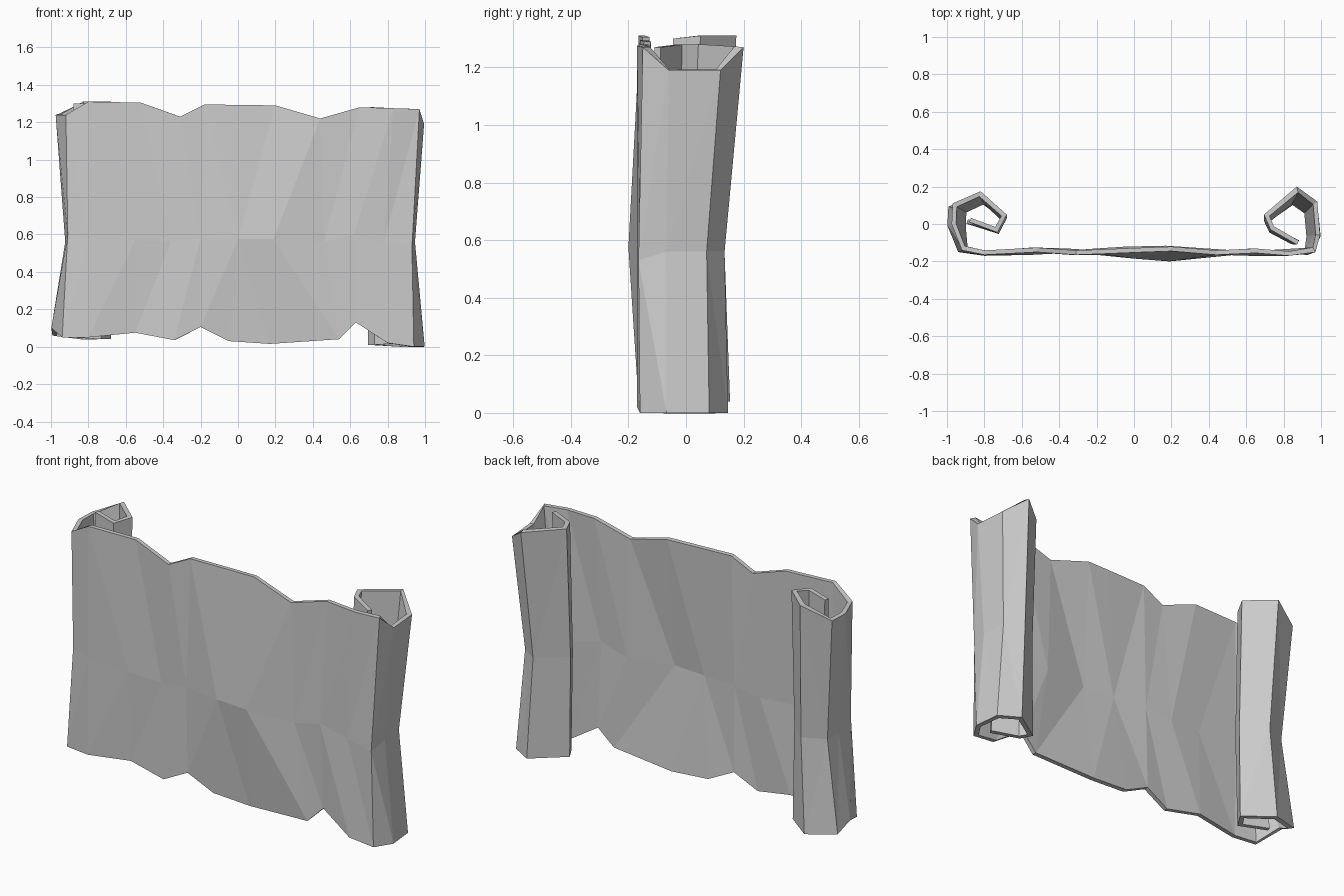
import bpy
import bmesh
from mathutils import Vector

cube = bpy.data.objects.get("Cube")
if cube:
    bpy.data.objects.remove(cube, do_unlink=True)

paper = bpy.data.materials.new("plain_grey_paper")
paper.use_nodes = True
paper.diffuse_color = (0.6, 0.6, 0.6, 1)
paper.node_tree.nodes["Principled BSDF"].inputs["Base Color"].default_value = paper.diffuse_color


def roll(points, hinge_x, waist, foot):
    """Columns (top, middle, bottom) of a curl, narrowed towards the hinge."""
    columns = []
    for x, y, high, low in points:
        def at(scale, z):
            return Vector((hinge_x + (x - hinge_x) * scale[0], (y + 0.1) * scale[1] - 0.1, z))
        columns.append((at((1, 1), high), at(waist, 0.56), at(foot, low)))
    return columns


# Curled ends: x, y, top height, bottom height
left_roll = roll([
    (-0.88, 0.01, 1.3, 0.05), (-0.73, -0.045, 1.3, 0.04), (-0.68, 0.05, 1.31, 0.04),
    (-0.82, 0.175, 1.31, 0.04), (-0.97, 0.11, 1.24, 0.06), (-0.975, 0, 1.24, 0.1),
], -0.69, (0.82, 0.85), (1.08, 0.92))

right_roll = roll([
    (0.995, -0.06, 1.19, 0), (0.98, 0.12, 1.19, 0), (0.87, 0.2, 1.27, 0),
    (0.695, 0.05, 1.28, 0.01), (0.73, -0.03, 1.28, 0.01), (0.87, -0.11, 1.27, 0.02),
], 0.69, (0.84, 0.78), (1.01, 0.82))

# Wavy flat sheet between the curls, one row per edge
top = [(-0.92, -0.14, 1.24), (-0.8, -0.165, 1.31), (-0.52, -0.15, 1.305), (-0.31, -0.165, 1.23),
       (-0.18, -0.16, 1.295), (0.06, -0.15, 1.292), (0.2, -0.145, 1.29), (0.44, -0.165, 1.22),
       (0.65, -0.155, 1.28), (0.83, -0.17, 1.275), (0.97, -0.15, 1.27)]
middle = [(-0.91, -0.14, 0.6), (-0.8, -0.165, 0.58), (-0.55, -0.165, 0.57), (-0.36, -0.155, 0.56),
          (-0.2, -0.165, 0.58), (0, -0.185, 0.575), (0.19, -0.2, 0.575), (0.46, -0.165, 0.56),
          (0.62, -0.17, 0.6), (0.78, -0.16, 0.56), (0.93, -0.165, 0.53)]
bottom = [(-0.94, -0.15, 0.05), (-0.8, -0.17, 0.05), (-0.55, -0.15, 0.075), (-0.34, -0.165, 0.035),
          (-0.2, -0.155, 0.105), (-0.05, -0.145, 0.03), (0.17, -0.14, 0.015), (0.54, -0.165, 0.04),
          (0.63, -0.155, 0.13), (0.8, -0.17, 0.02), (0.94, -0.16, 0)]

columns = left_roll + list(zip(top, middle, bottom)) + right_roll
fold = len(left_roll) + top.index((0.06, -0.15, 1.292))

# Triangulated sheet, its creases fanning out from the central fold
bm = bmesh.new()
grid = [[bm.verts.new(point) for point in column] for column in columns]
for i, (a, b) in enumerate(zip(grid, grid[1:])):
    for row in range(2):
        tl, tr, bl, br = a[row], b[row], a[row + 1], b[row + 1]
        if (row == 1) == (i < fold):
            bm.faces.new((bl, br, tr))
            bm.faces.new((bl, tr, tl))
        else:
            bm.faces.new((bl, br, tl))
            bm.faces.new((br, tr, tl))
mesh = bpy.data.meshes.new("scroll_sheet")
bm.to_mesh(mesh)
bm.free()
mesh.materials.append(paper)
scroll = bpy.data.objects.new("scroll_sheet", mesh)
bpy.context.collection.objects.link(scroll)

# Paper thickness, grown towards the inside of the curls
thickness = scroll.modifiers.new("paper_thickness", "SOLIDIFY")
thickness.thickness = 0.024
thickness.offset = -1
thickness.use_even_offset = True
